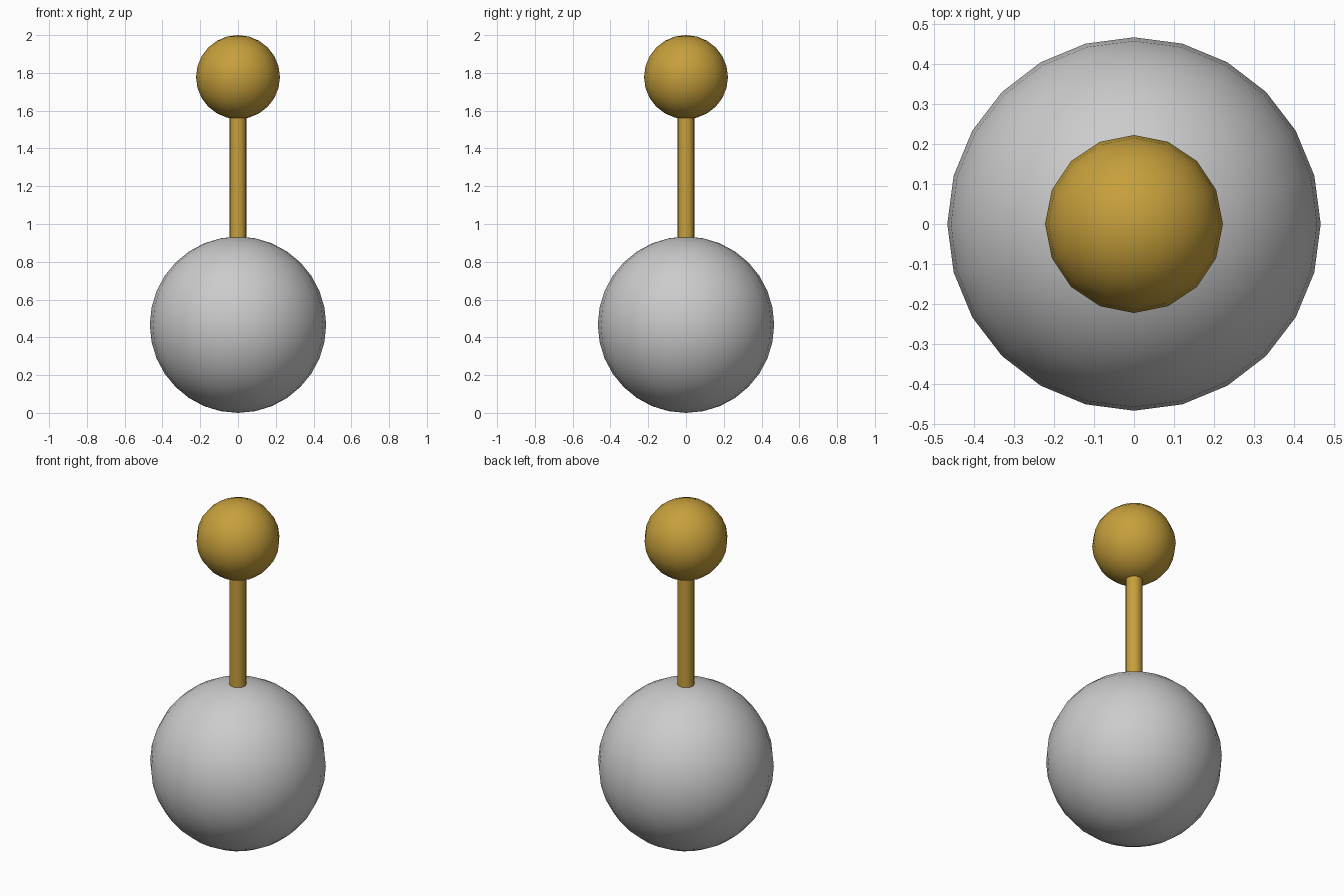
import bpy
import math

if "Cube" in bpy.data.objects:
    bpy.data.objects.remove(bpy.data.objects["Cube"])

U = 2 / 9  # one design unit

gold = bpy.data.materials.new("gold")
gold.diffuse_color = (0.57, 0.35, 0.045, 1)
gold.use_nodes = True
gold.node_tree.nodes["Principled BSDF"].inputs["Base Color"].default_value = gold.diffuse_color


def finish(name, mat=None):
    ob = bpy.context.object
    ob.name = name
    bpy.ops.object.shade_smooth_by_angle(angle=math.radians(40))
    if mat:
        ob.data.materials.append(mat)
    return ob


def ball(name, radius, z, segments, rings, mat=None):
    bpy.ops.mesh.primitive_uv_sphere_add(
        segments=segments, ring_count=rings, radius=radius, location=(0, 0, z))
    return finish(name, mat)


# large pale ball resting on the ground
ball("base_ball", 2.1 * U, 2.1 * U, 24, 16)

# thin stem, sunk slightly into both balls
bottom, top = 4.1 * U, 7.1 * U
bpy.ops.mesh.primitive_cylinder_add(
    vertices=16, radius=0.2 * U, depth=top - bottom,
    location=(0, 0, (bottom + top) / 2))
finish("stem", gold)

# small gold ball at the tip
ball("tip_ball", U, 8 * U, 16, 12, gold)
